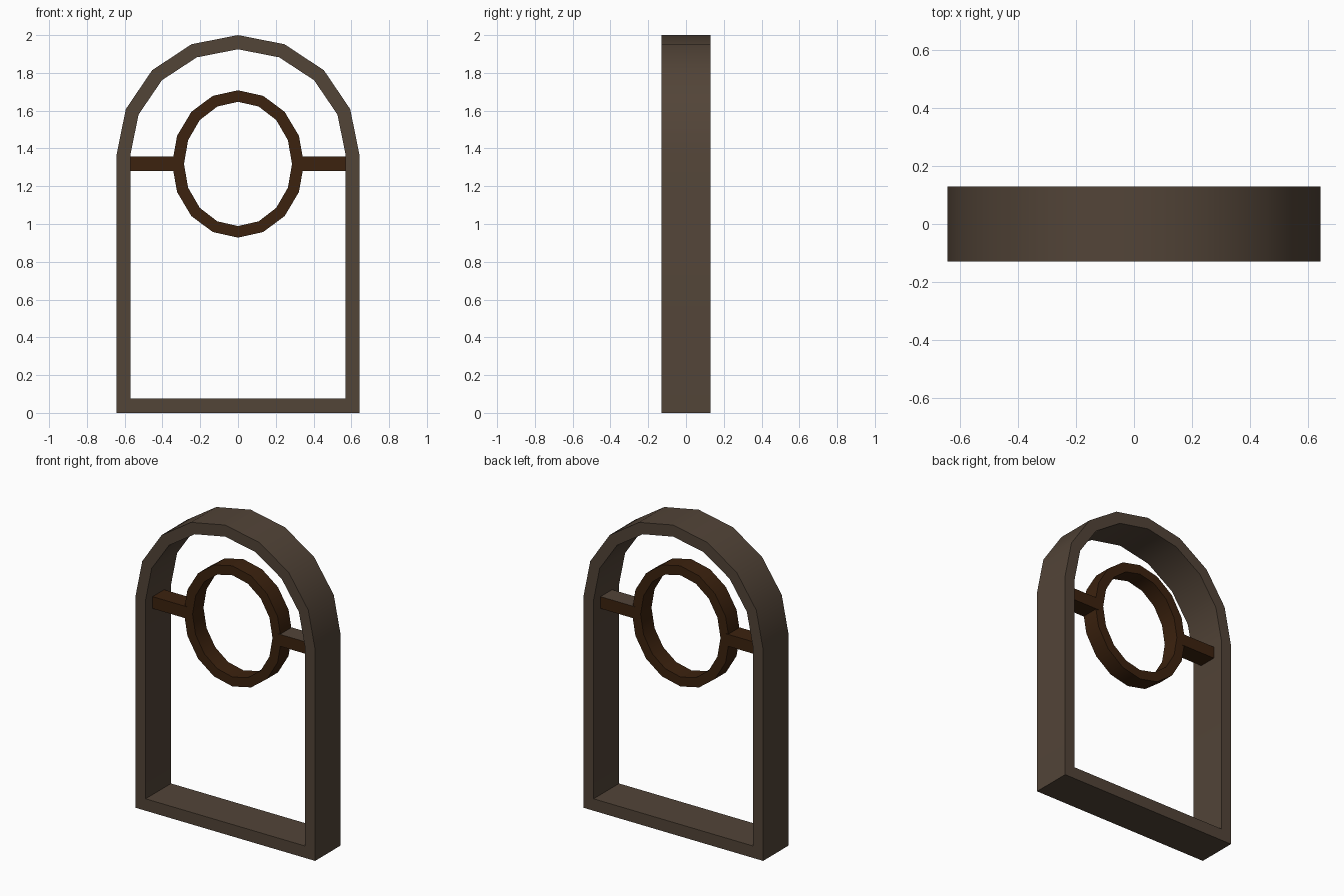
import bpy, bmesh
from math import sin, cos, pi, radians

cube = bpy.data.objects.get("Cube")
if cube:
    bpy.data.objects.remove(cube, do_unlink=True)


def make_material(name, rgb):
    mat = bpy.data.materials.new(name)
    mat.use_nodes = True
    mat.diffuse_color = (*rgb, 1)
    mat.node_tree.nodes["Principled BSDF"].inputs["Base Color"].default_value = (*rgb, 1)
    return mat


FRAME_BROWN = make_material("weathered brown", (0.085, 0.058, 0.039))
RING_BROWN = make_material("dark wood", (0.045, 0.016, 0.0045))


def finish(name, bm, materials):
    bmesh.ops.recalc_face_normals(bm, faces=bm.faces)
    mesh = bpy.data.meshes.new(name)
    bm.to_mesh(mesh)
    bm.free()
    for mat in materials:
        mesh.materials.append(mat)
    obj = bpy.data.objects.new(name, mesh)
    bpy.context.collection.objects.link(obj)
    bpy.ops.object.select_all(action="DESELECT")
    obj.select_set(True)
    bpy.context.view_layer.objects.active = obj
    bpy.ops.object.shade_smooth_by_angle(angle=radians(30))
    return obj


def arc(rx, rz, cz, steps, sweep):
    """Points of an elliptical arc starting at +x."""
    return [(rx * cos(sweep * i / steps), cz + rz * sin(sweep * i / steps))
            for i in range(steps + 1)]


def hollow_band(name, outer, inner, half_depth, mat):
    """Closed band between two matching outlines, extruded along y."""
    bm = bmesh.new()
    loops = [[bm.verts.new((x, y, z)) for x, z in outline]
             for outline, y in ((outer, -half_depth), (outer, half_depth),
                                (inner, half_depth), (inner, -half_depth))]
    n = len(outer)
    for k in range(4):
        a, b = loops[k], loops[(k + 1) % 4]
        for i in range(n):
            j = (i + 1) % n
            bm.faces.new((a[i], a[j], b[j], b[i]))
    return finish(name, bm, [mat])


# Arched outer frame with a flat sill
def arch_outline(rx, rz, base):
    return arc(rx, rz, 1.365, 8, pi) + [(-rx, base), (rx, base)]


hollow_band("arched_frame", arch_outline(0.643, 0.635, 0),
            arch_outline(0.57, 0.56, 0.077), 0.13, FRAME_BROWN)

# Oval ring in the middle
hollow_band("oval_ring", arc(0.349, 0.39, 1.318, 16, 2 * pi)[:-1],
            arc(0.286, 0.329, 1.318, 16, 2 * pi)[:-1], 0.056, RING_BROWN)

# Side bars from ring to frame; the left one has a weathered top
for side, name in ((1, "left_bar"), (-1, "right_bar")):
    bm = bmesh.new()
    bmesh.ops.create_cube(bm, size=1)
    bmesh.ops.scale(bm, vec=(0.25, 0.118, 0.077), verts=bm.verts)
    bmesh.ops.translate(bm, vec=(side * 0.449, 0, 1.319), verts=bm.verts)
    bm.normal_update()
    for face in bm.faces:
        face.material_index = int(side > 0 and face.normal.z > 0.9)
    finish(name, bm, [RING_BROWN, FRAME_BROWN])
